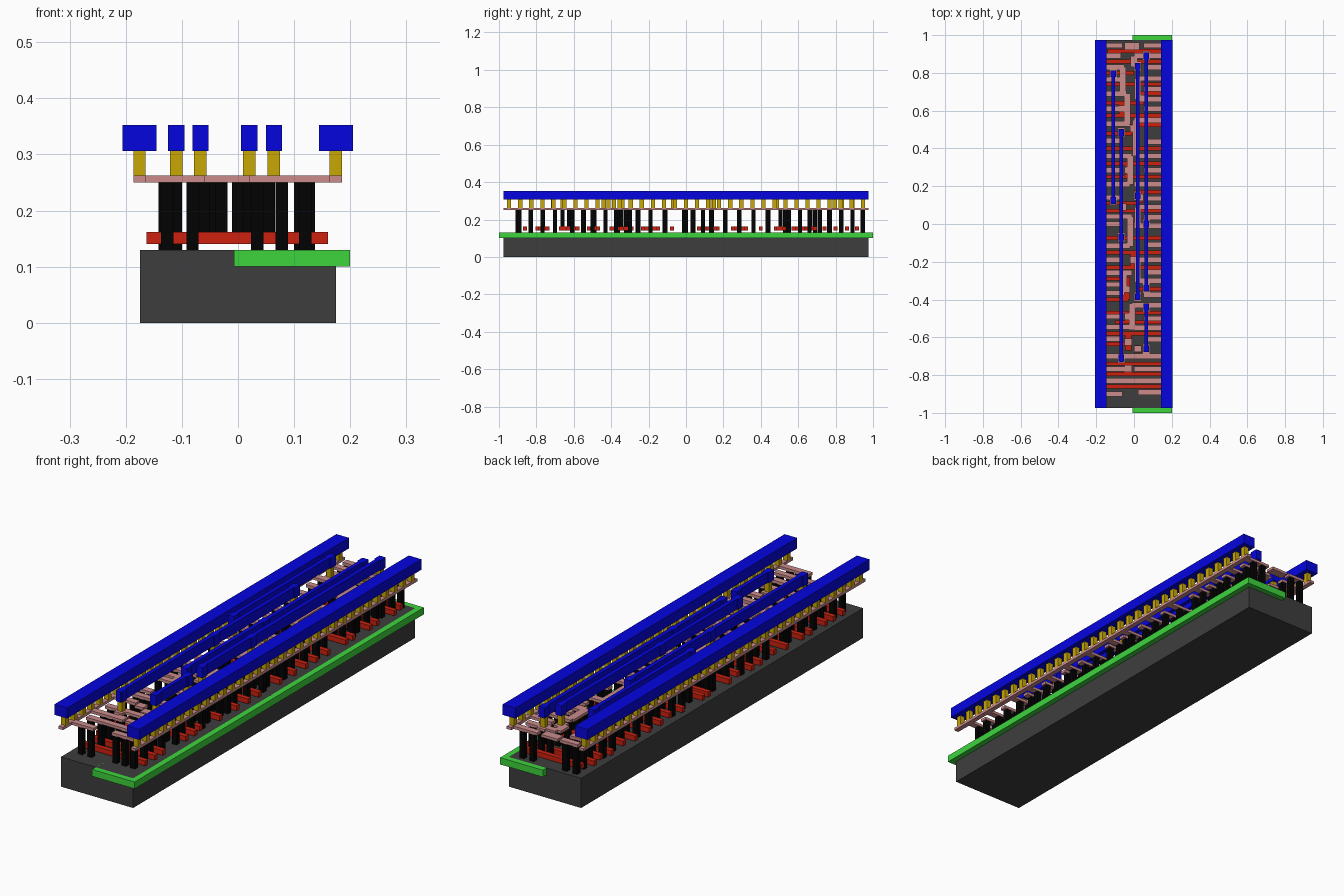
import bpy, bmesh
from mathutils import Matrix, Vector


def layer(name, boxes, z0, z1, color=None):
    """One object per layer, made from boxes (x0, x1, y0, y1)."""
    bm = bmesh.new()
    for x0, x1, y0, y1 in boxes:
        m = Matrix.Translation(Vector(((x0 + x1) / 2, (y0 + y1) / 2, (z0 + z1) / 2)))
        m = m @ Matrix.Diagonal((abs(x1 - x0), abs(y1 - y0), z1 - z0, 1))
        bmesh.ops.create_cube(bm, size=1, matrix=m)
    me = bpy.data.meshes.new(name)
    bm.to_mesh(me)
    bm.free()
    ob = bpy.data.objects.new(name, me)
    bpy.context.collection.objects.link(ob)
    mat = bpy.data.materials.new(name)
    mat.diffuse_color = (*[c ** 2.2 for c in color], 1)
    me.materials.append(mat)
    return ob


def sq(x, y, s=0.022):
    return (x - s / 2, x + s / 2, y - s / 2, y + s / 2)


def bar_x(x0, x1, y, w=0.022):
    return (x0, x1, y - w / 2, y + w / 2)


def bar_y(x, y0, y1, w=0.022):
    return (x - w / 2, x + w / 2, y0, y1)


BLACK, RED, PINK = (0.04, 0.04, 0.04), (0.8, 0.15, 0.09), (0.79, 0.54, 0.54)
GOLD, BLUE = (0.78, 0.65, 0.05), (0.05, 0.05, 0.87)
GREEN, GREY = (0.25, 0.83, 0.25), (0.25, 0.25, 0.25)
L = 0.975
RAILS = (-0.1755, 0.1745)

# Base block and green well
layer("substrate", [(-0.175, 0.175, -L, L)], 0, 0.13, GREY)
layer("well", [(-0.007, 0.2, -1, 1)], 0.10, 0.13, GREEN)

# Red gate lines: (y, x start, x end)
gates = [(-0.86, -0.163, 0.16), (-0.795, -0.163, 0.16), (-0.74, -0.163, 0.16),
         (-0.635, -0.163, -0.02), (-0.58, -0.163, 0.16), (-0.52, -0.10, 0.16),
         (-0.47, -0.163, 0.15), (-0.40, -0.15, -0.03), (-0.345, 0.02, 0.16),
         (-0.29, -0.163, -0.02), (-0.23, -0.163, 0.16), (-0.15, -0.15, 0.16),
         (-0.075, -0.163, 0.16), (0.07, -0.163, 0.16), (0.11, -0.163, 0.03),
         (0.17, 0.0, 0.16), (0.25, -0.163, 0.16), (0.32, -0.15, 0.16),
         (0.40, -0.163, 0.16), (0.48, -0.163, -0.01), (0.525, 0.0, 0.16),
         (0.575, -0.163, 0.16), (0.64, -0.15, 0.05), (0.69, 0.02, 0.16),
         (0.74, -0.163, 0.16), (0.80, -0.15, 0.0), (0.86, -0.163, 0.16),
         (0.915, -0.14, 0.15)]
jogs = [(-0.03, -0.80, -0.73), (-0.03, -0.67, -0.58), (0.02, -0.68, -0.64),
        (-0.03, -0.52, -0.46), (-0.04, -0.40, -0.29), (0.0, -0.23, -0.15),
        (-0.06, 0.07, 0.11), (0.03, 0.11, 0.17), (-0.03, 0.25, 0.32),
        (0.0, 0.48, 0.53), (-0.06, 0.57, 0.65), (0.055, 0.64, 0.69)]
layer("gate_lines", [bar_x(a, b, y, 0.0205) for y, a, b in gates]
      + [bar_y(x, a, b, 0.035) for x, a, b in jogs], 0.14, 0.162, RED)

# Pink local wires: bars reaching in from each side, (y, outer x, inner x)
R = 0.175
left = [(-0.90, -R, -0.06), (-0.83, -0.145, -0.01), (-0.768, -R, -0.04),
        (-0.70, -0.145, 0.0), (-0.608, -R, -0.06), (-0.545, -0.145, -0.02),
        (-0.49, -R, -0.07), (-0.365, -0.145, -0.05), (-0.32, -R, -0.06),
        (-0.258, -0.145, -0.01), (-0.19, -R, -0.07), (-0.115, -0.145, -0.02),
        (0.0, -R, -0.06), (0.04, -0.145, -0.01), (0.14, -R, -0.07),
        (0.21, -0.145, -0.02), (0.285, -R, -0.06), (0.36, -0.145, -0.01),
        (0.44, -R, -0.07), (0.53, -0.145, -0.02), (0.61, -R, -0.07),
        (0.69, -0.145, -0.04), (0.765, -R, -0.06), (0.83, -0.145, -0.05),
        (0.89, -R, -0.07), (0.945, -0.145, -0.06)]
right = [(-0.89, R, 0.02), (-0.83, 0.145, -0.01), (-0.768, R, 0.0),
         (-0.70, 0.145, 0.0), (-0.61, R, 0.06), (-0.55, 0.145, 0.0),
         (-0.50, R, 0.05), (-0.43, 0.145, -0.01), (-0.375, R, 0.05),
         (-0.30, 0.145, 0.02), (-0.255, R, 0.06), (-0.19, 0.145, 0.01),
         (-0.11, R, 0.06), (-0.01, 0.145, 0.0), (0.035, R, 0.05),
         (0.09, 0.145, 0.02), (0.135, R, 0.06), (0.21, 0.145, 0.0),
         (0.285, R, 0.05), (0.36, 0.145, 0.01), (0.435, R, 0.06),
         (0.55, 0.145, 0.0), (0.61, R, 0.05), (0.66, 0.145, 0.02),
         (0.715, R, 0.05), (0.77, 0.145, 0.01), (0.83, R, 0.06),
         (0.89, 0.145, 0.0), (0.945, R, 0.05)]
spines = [(-0.01, -0.56, -0.42), (-0.055, -0.36, -0.25), (0.02, -0.31, -0.19),
          (-0.02, -0.12, 0.04), (0.02, -0.01, 0.09), (-0.02, 0.21, 0.36),
          (0.01, 0.36, 0.55), (-0.035, 0.53, 0.69), (0.02, 0.66, 0.77),
          (-0.06, 0.69, 0.83), (0.0, 0.83, 0.89)]
pads = [(-0.067, -0.71), (0.064, -0.66), (0.064, -0.44), (0.02, -0.385),
        (0.064, -0.34), (-0.067, -0.07), (0.064, 0.0), (0.02, 0.15),
        (-0.11, 0.125), (-0.067, 0.485), (-0.11, 0.795), (0.02, 0.835),
        (0.064, 0.89)]
gate_pads = [(x, (a + b) / 2) for x, a, b in jogs]
layer("local_wires", [bar_y(x, -L, L) for x in RAILS]
      + [bar_x(a, b, y, 0.028) for y, a, b in left + right]
      + [bar_y(x, a, b, 0.035) for x, a, b in spines]
      + [(x - 0.02, x + 0.02, y - 0.025, y + 0.025) for x, y in pads]
      + [(x - 0.02, x + 0.02, y - 0.018, y + 0.018) for x, y in gate_pads]
      + [(-0.05, 0.03, 0.92, 0.96)], 0.25, 0.262, PINK)

# Black posts between the base and the local wires, outer ones slightly staggered
posts = []
for i, (y, _, inner) in enumerate(left):
    shift = (0, -0.005, 0.015)[i % 3]
    posts += [sq(x, y) for x in (-0.126 + shift, -0.081) if x < inner]
for i, (y, _, inner) in enumerate(right):
    shift = (0, 0.006, -0.009)[i % 3]
    posts += [sq(x, y) for x in (0.034, 0.078, 0.12 + shift) if x > inner + 0.005]
layer("lower_posts", posts, 0.13, 0.25, BLACK)
layer("gate_posts", [sq(*p) for p in gate_pads], 0.162, 0.25, BLACK)

# Gold posts: an even row under each rail, and one under every wire pad
pitch = 2 * L / 33
rows = [sq(x, -L + pitch * (i + 0.5)) for x in RAILS for i in range(33)]
layer("upper_posts", rows + [sq(x, y) for x, y in pads], 0.262, 0.306, GOLD)

# Blue top rails and signal wires with wider pads
layer("power_rails", [bar_y(x, -L, L, 0.061) for x in RAILS], 0.306, 0.352, BLUE)
wires = [(-0.11, 0.11, 0.81), (-0.067, -0.73, 0.50), (0.02, -0.40, 0.85),
         (0.064, -0.355, 0.905), (0.064, -0.675, -0.425)]
layer("signal_wires", [bar_y(*w, 0.018) for w in wires]
      + [(x - 0.0145, x + 0.0145, y - 0.018, y + 0.018) for x, y in pads],
      0.306, 0.352, BLUE)
